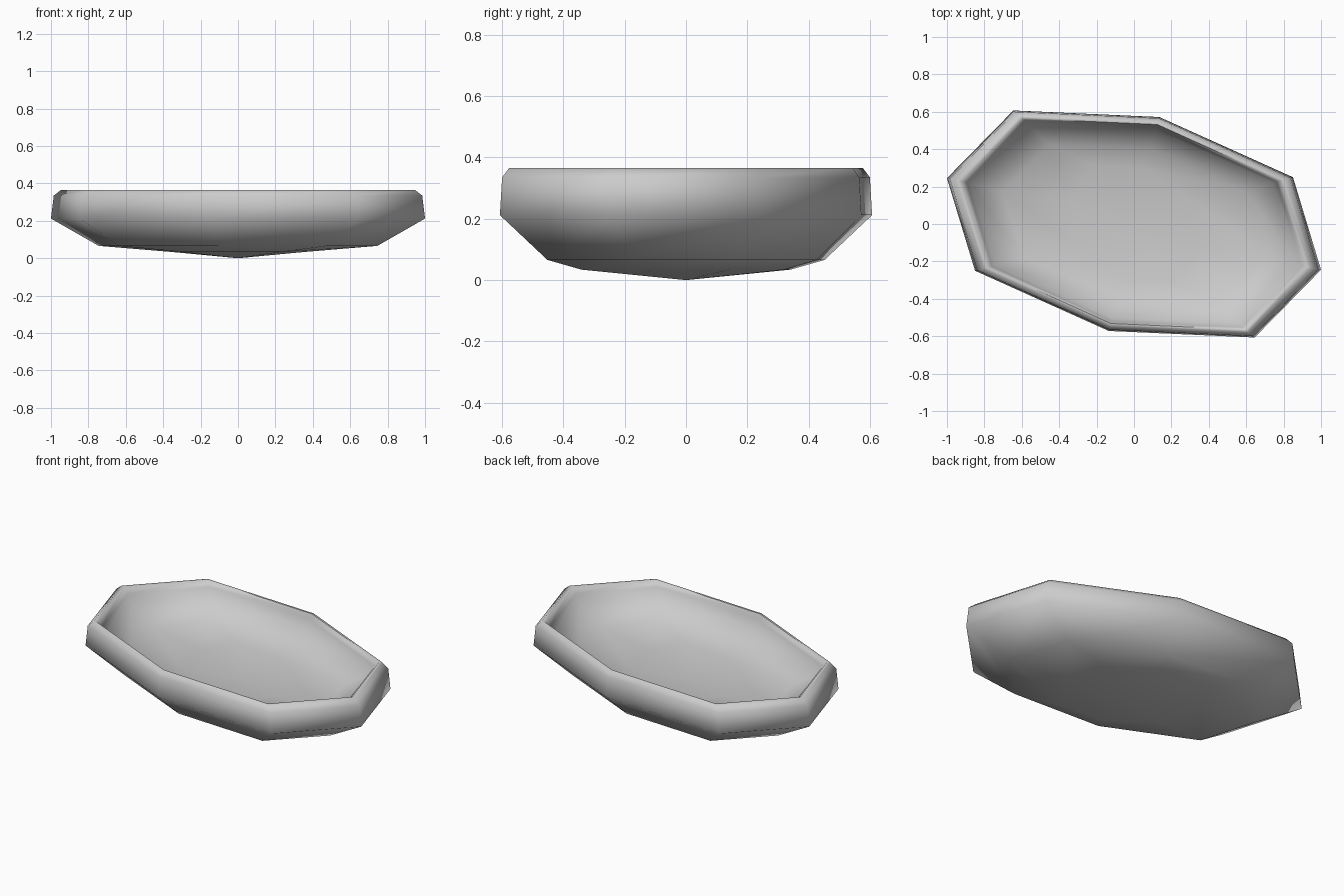
import bpy, bmesh, math

if "Cube" in bpy.data.objects:
    bpy.data.objects.remove(bpy.data.objects["Cube"])

# Half of the eight-sided outline at its widest; the other half is its point mirror
half = [(1.0, -0.245), (0.85, 0.25), (0.135, 0.572), (-0.645, 0.607)]
outline = half + [(-x, -y) for x, y in half]

# Profile from underside, over the rim, to the inside floor: x scale, y scale, z
profile = [
    (0.36, 0.56, 0.034), (0.745, 0.745, 0.066), (1.0, 1.0, 0.212),
    (0.985, 0.988, 0.335), (0.945, 0.95, 0.366),
    (0.925, 0.93, 0.366), (0.895, 0.91, 0.335), (0.875, 0.88, 0.285),
    (0.70, 0.70, 0.205), (0.34, 0.52, 0.178),
]

bm = bmesh.new()
rings = [[bm.verts.new((x * sx, y * sy, z)) for x, y in outline]
         for sx, sy, z in profile]
n = len(outline)
for a, b in zip(rings, rings[1:]):
    for i in range(n):
        j = (i + 1) % n
        bm.faces.new((a[i], a[j], b[j], b[i]))

# Shallow points closing the underside and the inside floor
for ring, z in ((rings[0], 0.0), (rings[-1], 0.155)):
    centre = bm.verts.new((0, 0, z))
    for i in range(n):
        bm.faces.new((ring[i], ring[(i + 1) % n], centre))
bmesh.ops.recalc_face_normals(bm, faces=bm.faces)

mesh = bpy.data.meshes.new("dish")
bm.to_mesh(mesh)
bm.free()
dish = bpy.data.objects.new("dish", mesh)
bpy.context.collection.objects.link(dish)
bpy.context.view_layer.objects.active = dish
dish.select_set(True)
bpy.ops.object.shade_smooth_by_angle(angle=math.radians(65))
